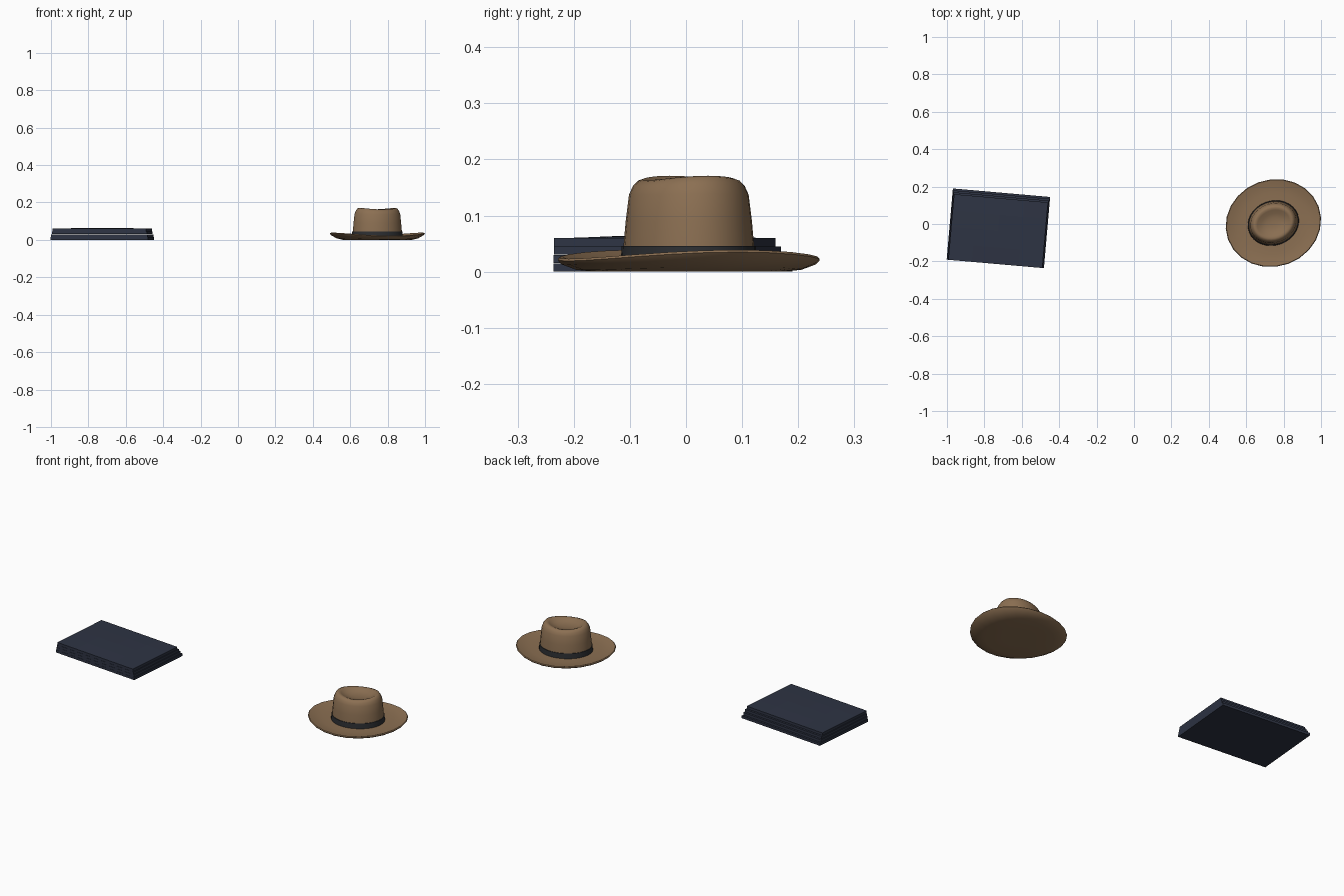
import bpy, bmesh, math
from mathutils import Matrix

if "Cube" in bpy.data.objects:
    bpy.data.objects.remove(bpy.data.objects["Cube"])


def material(name, rgb):
    m = bpy.data.materials.new(name)
    m.diffuse_color = (*rgb, 1)
    m.use_nodes = True
    m.node_tree.nodes["Principled BSDF"].inputs["Base Color"].default_value = m.diffuse_color
    return m


FELT = material("brown_felt", (0.26, 0.16, 0.085))
RIBBON = material("dark_ribbon", (0.026, 0.028, 0.032))
CLOTH = material("navy_cloth", (0.027, 0.034, 0.057))


def finish(bm, name, mat, loc, turn, smooth=None):
    bmesh.ops.recalc_face_normals(bm, faces=bm.faces)
    bm.transform(Matrix.Translation(loc) @ Matrix.Rotation(math.radians(turn), 4, 'Z'))
    mesh = bpy.data.meshes.new(name)
    bm.to_mesh(mesh)
    bm.free()
    ob = bpy.data.objects.new(name, mesh)
    bpy.context.collection.objects.link(ob)
    mesh.materials.append(mat)
    if smooth:
        bpy.ops.object.select_all(action='DESELECT')
        ob.select_set(True)
        bpy.context.view_layer.objects.active = ob
        bpy.ops.object.shade_smooth_by_angle(angle=math.radians(smooth))
    return ob


# Oval lathe: profile points are (x radius, y radius, z, lift);
# lift raises the two long ends and lowers the front and back
def oval(name, profile, mat, segs=24, caps=(False, False), loop=False, smooth=50):
    bm = bmesh.new()
    rings = []
    for a, b, z, lift in profile:
        ring = []
        for k in range(segs):
            t = 2 * math.pi * k / segs
            ring.append(bm.verts.new((a * math.cos(t), b * math.sin(t),
                                      z + lift * math.cos(2 * t))))
        rings.append(ring)
    pairs = list(zip(rings, rings[1:]))
    if loop:
        pairs.append((rings[-1], rings[0]))
    for r, s in pairs:
        for k in range(segs):
            n = (k + 1) % segs
            bm.faces.new((r[k], r[n], s[n], s[k]))
    for use, ring in zip(caps, (rings[0], rings[-1])):
        if use:
            bm.faces.new(ring)
    return finish(bm, name, mat, (0.745, 0.005, 0), 20, smooth)


# Hat brim: shallow dish with upturned ends
A, B = 0.258, 0.232
brim = [(0.30, 0.000, 0), (0.72, 0.000, 0), (0.86, 0.006, 0.003), (0.97, 0.019, 0.007),
        (1.00, 0.027, 0.008), (0.985, 0.031, 0.008), (0.87, 0.023, 0.004),
        (0.70, 0.017, 0.001), (0.48, 0.018, 0)]
oval("hat_brim", [(A * f, B * f, z, l) for f, z, l in brim], FELT, caps=(True, True))

# Hat crown with rounded shoulder and dented top
crown = [(0.135, 0.115, 0.014, 0), (0.134, 0.114, 0.045, 0), (0.130, 0.110, 0.09, 0),
         (0.125, 0.104, 0.138, 0.001), (0.118, 0.097, 0.154, 0.002),
         (0.110, 0.089, 0.164, 0.004), (0.100, 0.080, 0.167, 0.004),
         (0.088, 0.068, 0.162, 0.003), (0.068, 0.050, 0.152, 0.001),
         (0.040, 0.028, 0.146, 0), (0.012, 0.008, 0.145, 0)]
oval("hat_crown", crown, FELT, segs=32, caps=(True, True))

# Ribbon band
band = [(0.134, 0.114, 0.016, 0), (0.139, 0.119, 0.016, 0),
        (0.137, 0.117, 0.046, 0), (0.132, 0.112, 0.046, 0)]
oval("hat_band", band, RIBBON, segs=32, loop=True, smooth=40)

# Folded cloth: four stacked layers, flush at the front, stepping in behind
T = 0.015
for i in range(4):
    w, d = 0.522 - 0.006 * i, 0.382 - 0.010 * i
    bm = bmesh.new()
    bmesh.ops.create_cube(bm, size=1)
    bm.transform(Matrix.Translation((0, -0.191 + d / 2, T * (i + 0.5)))
                 @ Matrix.Diagonal((w, d, T * 0.96, 1)))
    if i == 3:
        # gentle swell on the top layer
        bmesh.ops.subdivide_edges(bm, edges=bm.edges[:], cuts=3, use_grid_fill=True)
        mid = -0.191 + d / 2
        for v in bm.verts:
            if v.co.z > 4 * T - 0.002:
                v.co.z += 0.005 * (1 - (2 * v.co.x / w) ** 2) * (1 - (2 * (v.co.y - mid) / d) ** 2)
    finish(bm, f"cloth_layer_{i + 1}", CLOTH, (-0.725, -0.023, 0), -5)
